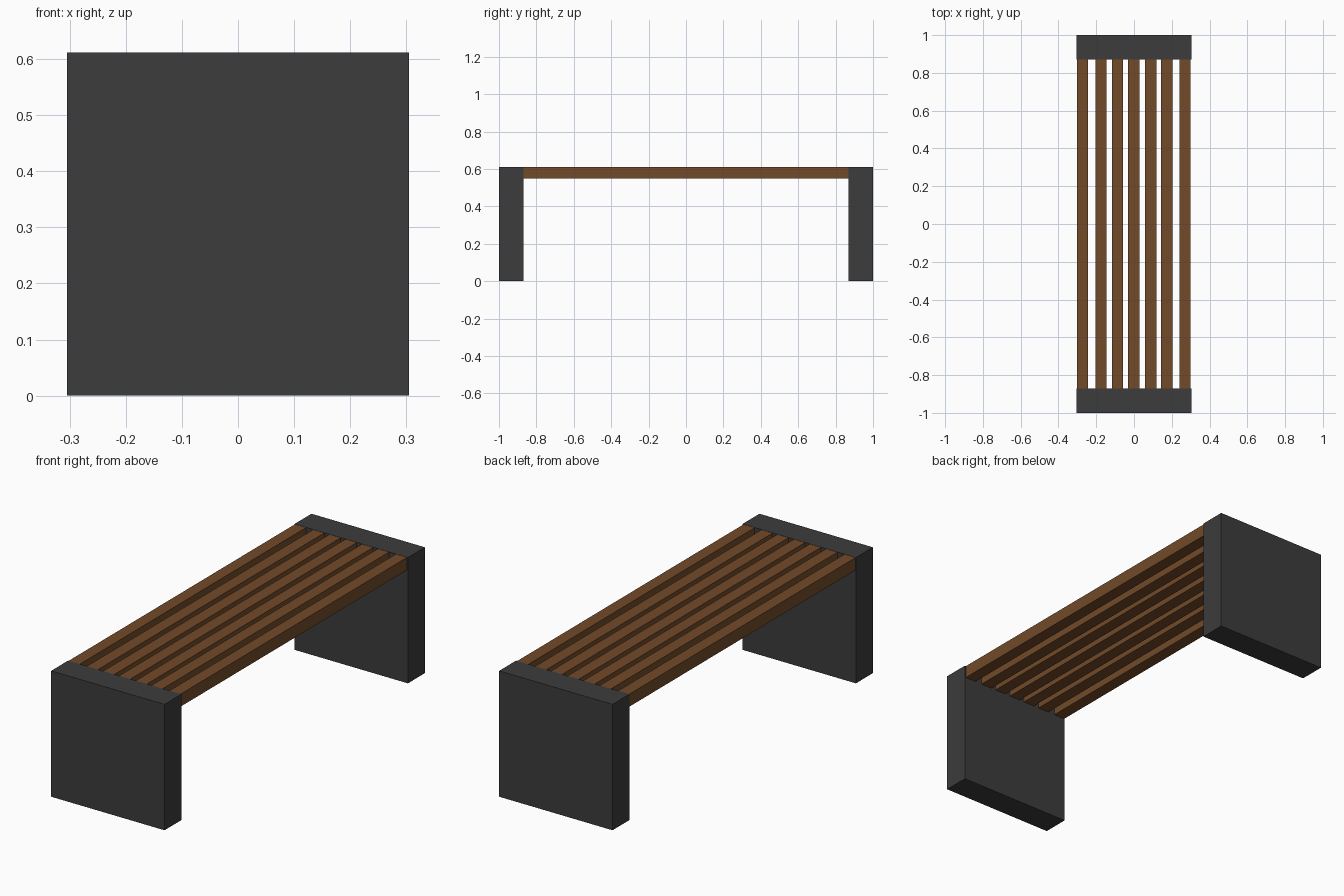
import bpy

if "Cube" in bpy.data.objects:
    bpy.data.objects.remove(bpy.data.objects["Cube"])

H = 0.612        # overall height
HALF_W = 0.305   # half width of the end slabs
INNER = 0.87     # inner face of the end slabs


def material(name, color):
    m = bpy.data.materials.new(name)
    m.diffuse_color = color
    m.use_nodes = True
    m.node_tree.nodes["Principled BSDF"].inputs["Base Color"].default_value = m.diffuse_color
    return m


def box(name, lo, hi, mat):
    bpy.ops.mesh.primitive_cube_add(size=1, location=[(a + b) / 2 for a, b in zip(lo, hi)])
    o = bpy.context.object
    o.name = name
    o.scale = [b - a for a, b in zip(lo, hi)]
    bpy.ops.object.transform_apply(location=False, rotation=False, scale=True)
    o.data.materials.append(mat)
    return o


wood = material("wood", (0.17, 0.07, 0.022, 1))
concrete = material("dark_concrete", (0.045, 0.045, 0.045, 1))

# End slabs
box("front_leg", (-HALF_W, -1, 0), (HALF_W, -INNER, H), concrete)
box("back_leg", (-HALF_W, INNER, 0), (HALF_W, 1, H), concrete)

# Seat slats spanning between the slabs
for i, x in enumerate((-0.273, -0.175, -0.087, -0.001, 0.088, 0.173, 0.27)):
    box(f"seat_slat_{i + 1}", (x - 0.03, -INNER, 0.55), (x + 0.03, INNER, H - 0.001), wood)
